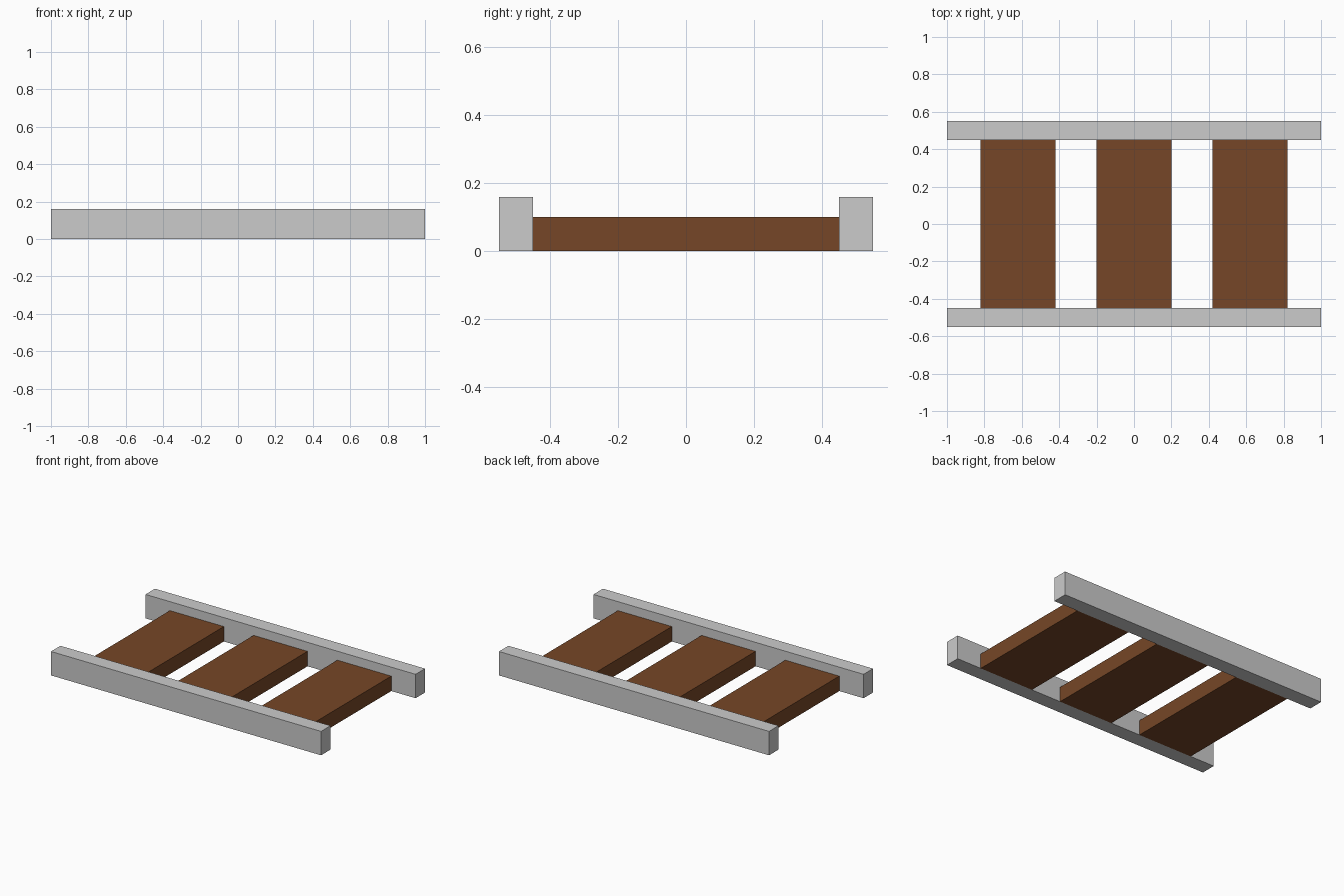
import bpy

if "Cube" in bpy.data.objects:
    bpy.data.objects.remove(bpy.data.objects["Cube"])

wood = bpy.data.materials.new("brown_wood")
wood.diffuse_color = (0.18, 0.062, 0.02, 1)
wood.use_nodes = True
wood.node_tree.nodes["Principled BSDF"].inputs["Base Color"].default_value = wood.diffuse_color


def box(name, center, size, material=None):
    bpy.ops.mesh.primitive_cube_add(size=1, location=center)
    obj = bpy.context.object
    obj.name = name
    obj.scale = size
    bpy.ops.object.transform_apply(location=False, rotation=False, scale=True)
    if material:
        obj.data.materials.append(material)
    return obj


# Side rails running along x
for name, y in (("front_rail", -0.5), ("back_rail", 0.5)):
    box(name, (0, y, 0.08), (2.0, 0.1, 0.16))

# Wooden planks spanning between the rails
for name, x in (("left_plank", -0.62), ("middle_plank", 0), ("right_plank", 0.62)):
    box(name, (x, 0, 0.05), (0.4, 0.9, 0.1), wood)
